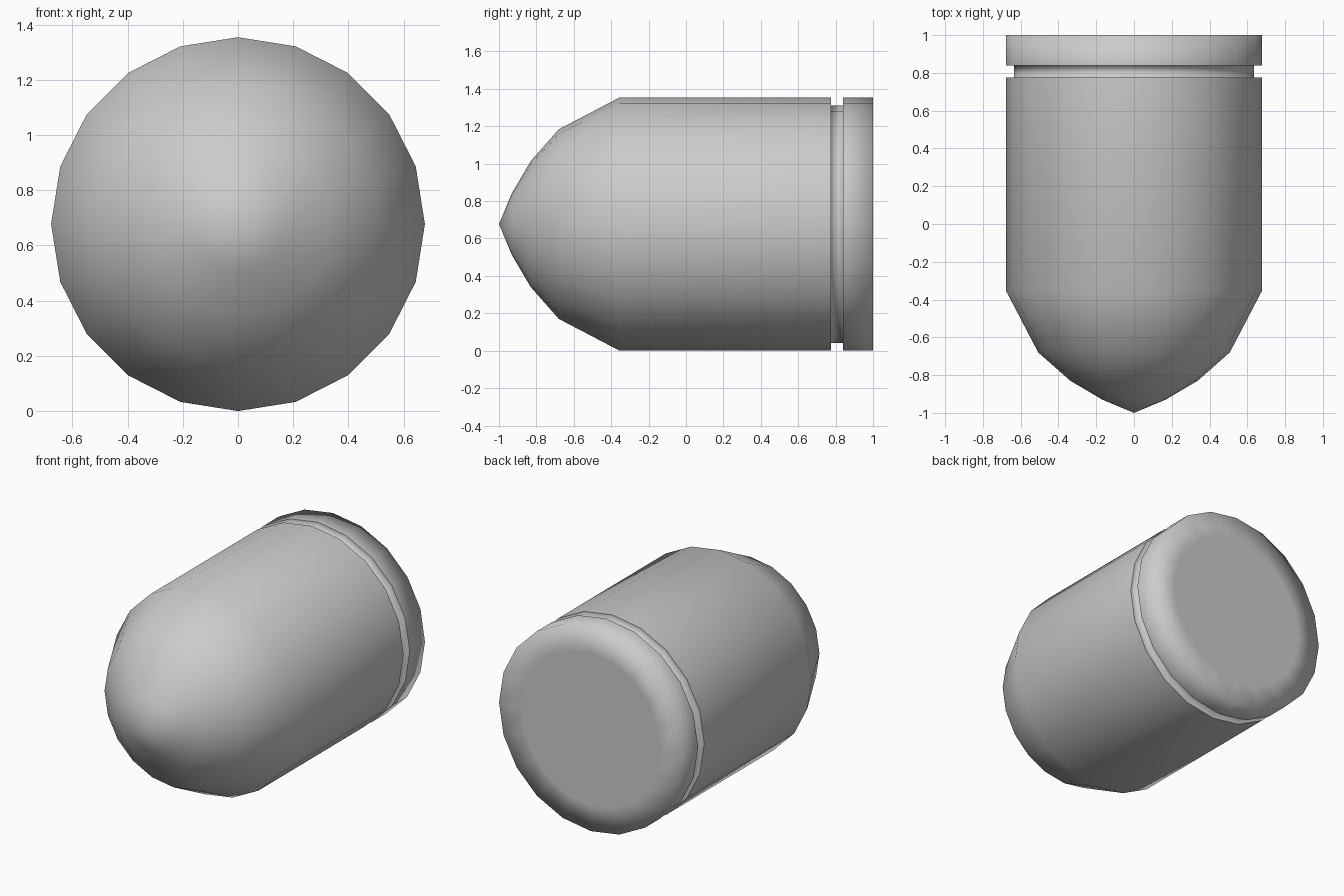
import bpy, bmesh
from math import sin, cos, tau

if "Cube" in bpy.data.objects:
    bpy.data.objects.remove(bpy.data.objects["Cube"])

SIDES = 20
R = 0.677

# Half-profile (y, radius) from behind the nose tip to the inner ring of the base
profile = [(-0.93, 0.167), (-0.83, 0.337), (-0.68, 0.507), (-0.355, R),
           (0.775, R), (0.775, 0.635), (0.84, 0.635), (0.84, R),
           (1.0, R), (1.0, 0.51)]
SHARP_RINGS = (4, 7)  # both lips of the groove

bm = bmesh.new()


def ring(y, r):
    return [bm.verts.new((r * cos(tau * i / SIDES), y, R + r * sin(tau * i / SIDES)))
            for i in range(SIDES)]


# Nose tip fan
rings = [ring(y, r) for y, r in profile]
tip = bm.verts.new((0, -1, R))
for i in range(SIDES):
    bm.faces.new((tip, rings[0][i], rings[0][(i + 1) % SIDES]))

# Body, groove and rim bands
for a, b in zip(rings, rings[1:]):
    for i in range(SIDES):
        j = (i + 1) % SIDES
        bm.faces.new((a[i], b[i], b[j], a[j]))

# Flat base disc
bm.faces.new(rings[-1])

bmesh.ops.recalc_face_normals(bm, faces=bm.faces)

# Smooth shading, with crisp groove lips
for f in bm.faces:
    f.smooth = True
for k in SHARP_RINGS:
    for i in range(SIDES):
        bm.edges.get((rings[k][i], rings[k][(i + 1) % SIDES])).smooth = False

mesh = bpy.data.meshes.new("bullet_body")
bm.to_mesh(mesh)
bm.free()
bpy.context.collection.objects.link(bpy.data.objects.new("bullet_body", mesh))
